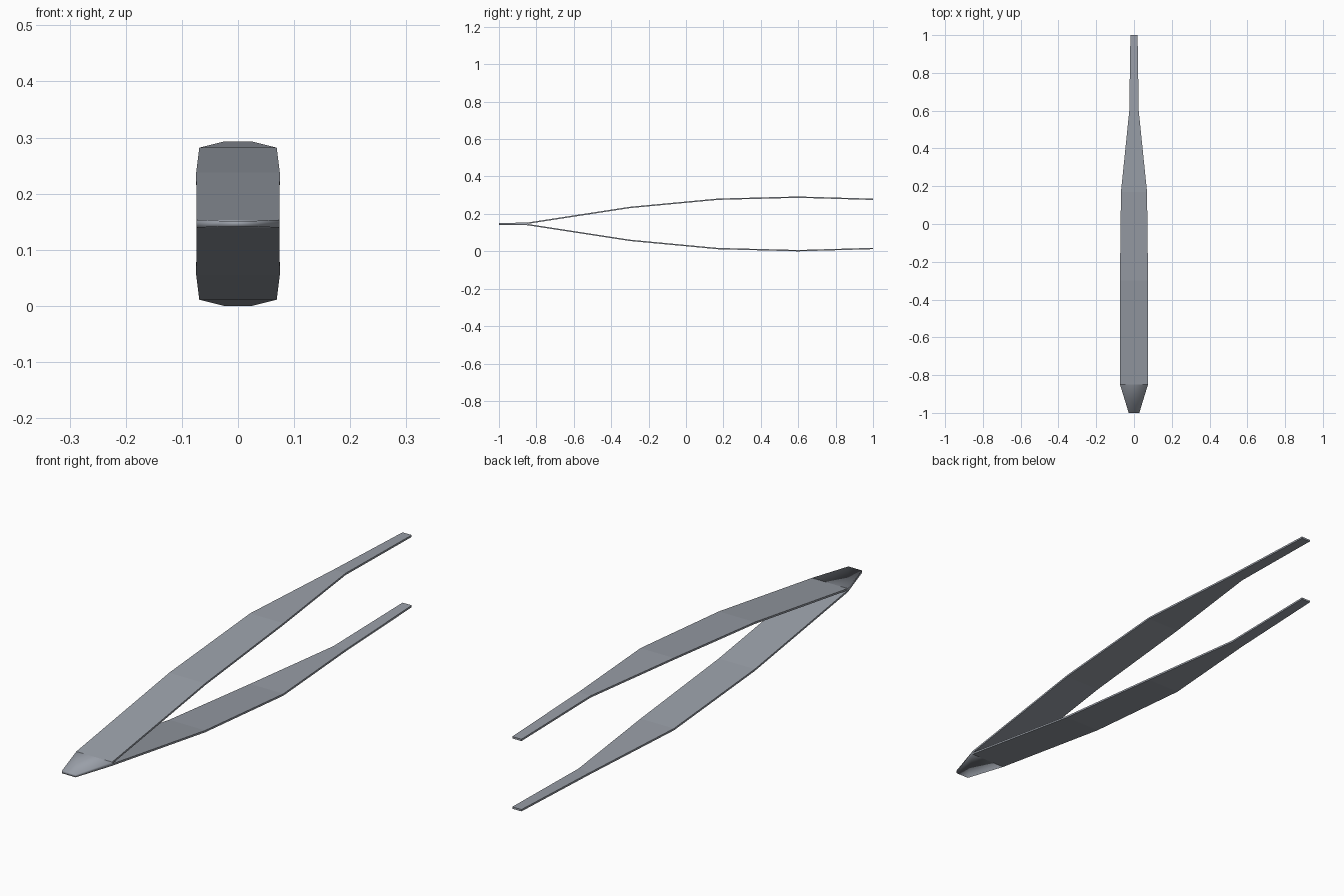
import bpy, bmesh

if "Cube" in bpy.data.objects:
    bpy.data.objects.remove(bpy.data.objects["Cube"])

MID = 0.1465      # height of the symmetry plane
THICK = 0.007     # thickness of the sheet metal

steel = bpy.data.materials.new("brushed steel")
steel.diffuse_color = (0.32, 0.345, 0.39, 1)
steel.use_nodes = True
steel.node_tree.nodes["Principled BSDF"].inputs["Base Color"].default_value = steel.diffuse_color


def loft(name, sections, cap_start, cap_end, smooth):
    """Loft rectangles given as (y, half width, z low, z high)."""
    bm = bmesh.new()
    rings = [[bm.verts.new(p) for p in ((-w, y, lo), (w, y, lo), (w, y, hi), (-w, y, hi))]
             for y, w, lo, hi in sections]
    for a, b in zip(rings, rings[1:]):
        for i in range(4):
            j = (i + 1) % 4
            bm.faces.new((a[i], a[j], b[j], b[i]))
    if cap_start:
        bm.faces.new(rings[0][::-1])
    if cap_end:
        bm.faces.new(rings[-1])
    bmesh.ops.recalc_face_normals(bm, faces=bm.faces)
    for f in bm.faces:
        f.smooth = smooth
    mesh = bpy.data.meshes.new(name)
    bm.to_mesh(mesh)
    bm.free()
    mesh.materials.append(steel)
    obj = bpy.data.objects.new(name, mesh)
    bpy.context.collection.objects.link(obj)
    return obj


# Arms: (y, half width, outer height above the symmetry plane)
profile = [(-0.85, 0.074, THICK), (-0.30, 0.0745, 0.0915), (0.17, 0.069, 0.1355),
           (0.60, 0.025, 0.1465), (1.0, 0.019, 0.135)]
for name, side in (("upper_arm", 1), ("lower_arm", -1)):
    rows = []
    for y, w, h in profile:
        lo, hi = sorted((MID + side * (h - THICK), MID + side * h))
        rows.append((y, w, lo, hi))
    loft(name, rows, False, True, False)

# Joined tapering end, softly shaded
loft("joined_end", [(-1.0, 0.028, MID - 0.005, MID + 0.005),
                    (-0.85, 0.074, MID - THICK, MID + THICK)], True, False, True)
